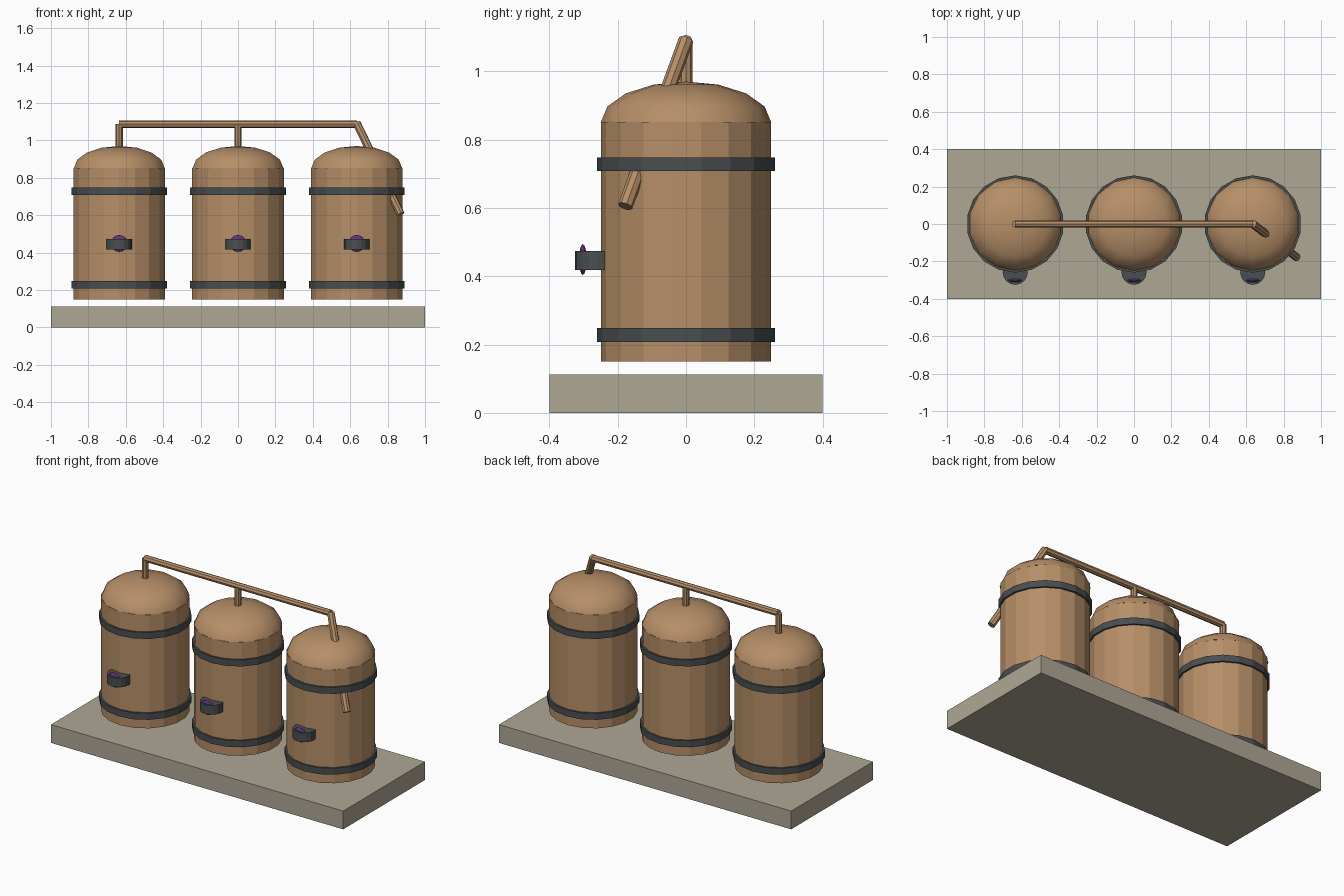
import bpy
import bmesh
import math
from mathutils import Matrix, Vector

cube = bpy.data.objects.get("Cube")
if cube:
    bpy.data.objects.remove(cube, do_unlink=True)


def make_material(name, rgb):
    mat = bpy.data.materials.new(name)
    mat.use_nodes = True
    mat.diffuse_color = (*rgb, 1)
    mat.node_tree.nodes["Principled BSDF"].inputs["Base Color"].default_value = (*rgb, 1)
    return mat


copper = make_material("copper", (0.47, 0.275, 0.138))
stone = make_material("stone", (0.43, 0.39, 0.30))
iron = make_material("dark_iron", (0.065, 0.077, 0.08))
purple = make_material("purple_glass", (0.13, 0.03, 0.19))


def finish(name, bm, mat, smooth=False):
    mesh = bpy.data.meshes.new(name)
    bm.to_mesh(mesh)
    bm.free()
    mesh.materials.append(mat)
    for face in mesh.polygons:
        face.use_smooth = smooth
    obj = bpy.data.objects.new(name, mesh)
    bpy.context.collection.objects.link(obj)
    return obj


def rod(name, start, end, radius, sides, mat):
    """Capped cylinder between two points."""
    start, end = Vector(start), Vector(end)
    axis = end - start
    turn = axis.to_track_quat('Z', 'Y').to_matrix().to_4x4()
    bm = bmesh.new()
    bmesh.ops.create_cone(bm, cap_ends=True, segments=sides, radius1=radius,
                          radius2=radius, depth=axis.length,
                          matrix=Matrix.Translation((start + end) / 2) @ turn)
    return finish(name, bm, mat)


def ellipsoid(name, centre, size, sides, rings, mat, upper_half=False):
    bm = bmesh.new()
    bmesh.ops.create_uvsphere(bm, u_segments=sides, v_segments=rings, radius=1)
    if upper_half:
        low = [v for v in bm.verts if v.co.z < -0.01]
        bmesh.ops.delete(bm, geom=low, context='VERTS')
    bmesh.ops.transform(bm, verts=bm.verts,
                        matrix=Matrix.Translation(centre) @ Matrix.Diagonal((*size, 1)))
    return finish(name, bm, mat, smooth=True)


# Stone slab
bm = bmesh.new()
bmesh.ops.create_cube(bm, size=1, matrix=Matrix.Translation((0, 0, 0.0565))
                      @ Matrix.Diagonal((2, 0.8, 0.113, 1)))
finish("base_slab", bm, stone)

# Three tanks with hoops, domes and gauges
SPACING = 0.635
PIPE_Z = 1.087
for label, x in (("right", -SPACING), ("middle", 0), ("left", SPACING)):
    rod(label + "_tank", (x, 0, 0.15), (x, 0, 0.852), 0.249, 18, copper)
    ellipsoid(label + "_dome", (x, 0, 0.852), (0.249, 0.249, 0.118), 14, 8, copper, True)
    for part, z in (("lower", 0.228), ("upper", 0.728)):
        rod(f"{label}_{part}_hoop", (x, 0, z - 0.02), (x, 0, z + 0.02), 0.26, 18, iron)
    rod(label + "_gauge_bracket", (x, -0.258, 0.418), (x, -0.258, 0.474), 0.067, 16, iron)
    ellipsoid(label + "_gauge_lens", (x, -0.302, 0.449), (0.045, 0.011, 0.045), 12, 8, purple)
    if label != "left":
        rod(label + "_riser_pipe", (x, 0, 0.94), (x, 0, PIPE_Z), 0.019, 8, copper)

# Shared pipe and the slanted outlet that passes through the left tank
rod("top_pipe", (-SPACING, 0, PIPE_Z), (SPACING, 0, PIPE_Z), 0.02, 8, copper)
rod("outlet_pipe", (SPACING, 0, 1.092), (0.87, -0.178, 0.605), 0.022, 8, copper)
